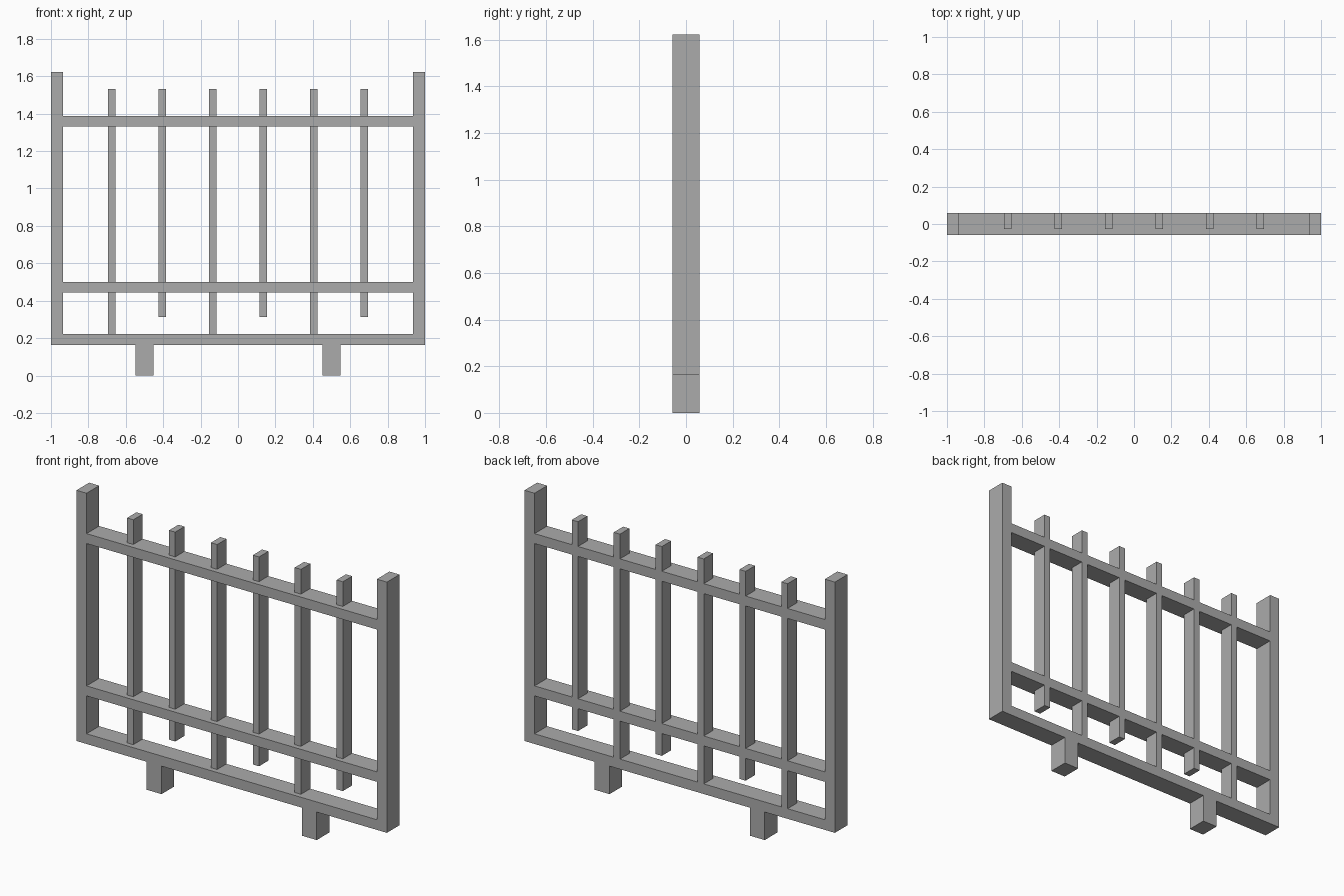
import bpy
import bmesh

cube = bpy.data.objects.get("Cube")
if cube:
    bpy.data.objects.remove(cube, do_unlink=True)

# One plain grey for the whole panel
grey = bpy.data.materials.new("plain_grey")
grey.use_nodes = True
colour = (0.41, 0.41, 0.41, 1)
grey.diffuse_color = colour
grey.node_tree.nodes["Principled BSDF"].inputs["Base Color"].default_value = colour

DEPTH = 0.058        # half depth of the frame
INNER = 0.935        # inner side of the posts
BASE, SILL = 0.163, 0.222
BAR_FRONT = -0.028   # bars are let into the back of the rails
BAR_HALF = 0.02
BAR_X = [(i - 2.5) * 0.27 for i in range(6)]


def prism(name, outline, z0, z1):
    """Extrude an outline seen from above between two heights."""
    bm = bmesh.new()
    face = bm.faces.new([bm.verts.new((x, y, z0)) for x, y in outline])
    top = bmesh.ops.extrude_face_region(bm, geom=[face])["geom"]
    verts = [v for v in top if isinstance(v, bmesh.types.BMVert)]
    bmesh.ops.translate(bm, verts=verts, vec=(0, 0, z1 - z0))
    bmesh.ops.recalc_face_normals(bm, faces=bm.faces)
    mesh = bpy.data.meshes.new(name)
    bm.to_mesh(mesh)
    bm.free()
    mesh.materials.append(grey)
    obj = bpy.data.objects.new(name, mesh)
    bpy.context.scene.collection.objects.link(obj)
    return obj


def block(name, x0, x1, y0, y1, z0, z1):
    return prism(name, [(x0, y0), (x1, y0), (x1, y1), (x0, y1)], z0, z1)


def notched_rail(name, z0, z1):
    """Rail between the posts with a slot at the back for every bar."""
    outline = [(INNER, -DEPTH), (INNER, DEPTH)]
    for x in reversed(BAR_X):
        a, b = x + BAR_HALF, x - BAR_HALF
        outline += [(a, DEPTH), (a, BAR_FRONT), (b, BAR_FRONT), (b, DEPTH)]
    outline += [(-INNER, DEPTH), (-INNER, -DEPTH)]
    return prism(name, outline, z0, z1)


# Posts and feet on both sides
for side, s in (("right", -1), ("left", 1)):
    xs = sorted((s * INNER, s))
    block(side + "_post", *xs, -DEPTH, DEPTH, BASE, 1.623)
    block(side + "_foot", s * 0.5 - 0.048, s * 0.5 + 0.048, -DEPTH, DEPTH, 0, BASE)

# Rails
block("bottom_rail", -INNER, INNER, -DEPTH, DEPTH, BASE, SILL)
notched_rail("middle_rail", 0.443, 0.501)
notched_rail("top_rail", 1.33, 1.388)

# Upright bars, alternately reaching the bottom rail and stopping short
for i, x in enumerate(BAR_X):
    bottom = SILL if i % 2 == 0 else 0.313
    block(f"bar_{i + 1}", x - BAR_HALF, x + BAR_HALF, BAR_FRONT, DEPTH, bottom, 1.532)
